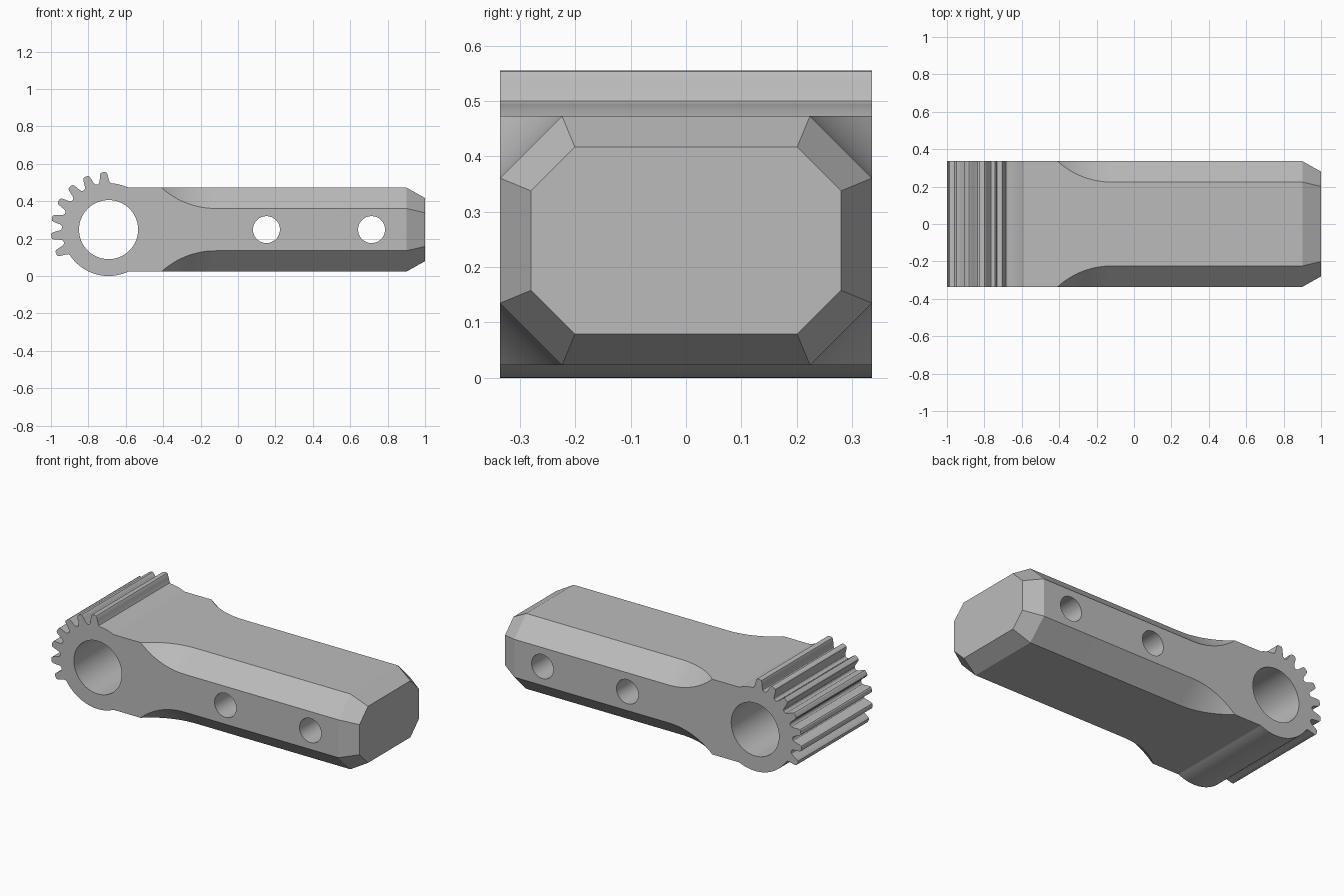
import bpy, bmesh
from math import sin, cos, pi, radians, sqrt
from mathutils import Matrix, Vector

if "Cube" in bpy.data.objects:
    bpy.data.objects.remove(bpy.data.objects["Cube"], do_unlink=True)

HUB_X, MID_Z, HUB_R = -0.692, 0.248, 0.248
HALF_W, HALF_H = 0.336, 0.225
CHAMFER, BEVEL, BEVEL_X = 0.112, 0.056, 0.9

grey = bpy.data.materials.new("plain grey")
grey.use_nodes = True
grey.diffuse_color = (0.5, 0.5, 0.5, 1)
grey.node_tree.nodes["Principled BSDF"].inputs["Base Color"].default_value = (0.5, 0.5, 0.5, 1)


def prism(name, points, half_depth, turn=0.0):
    """Extrude an (x, z) outline along y, turned about the long axis of the arm."""
    bm = bmesh.new()
    face = bm.faces.new([bm.verts.new((x, -half_depth, z)) for x, z in points])
    out = bmesh.ops.extrude_face_region(bm, geom=[face])
    moved = [v for v in out["geom"] if isinstance(v, bmesh.types.BMVert)]
    bmesh.ops.translate(bm, verts=moved, vec=(0, 2 * half_depth, 0))
    bmesh.ops.recalc_face_normals(bm, faces=bm.faces)
    bm.transform(Matrix.Translation((0, 0, MID_Z)) @ Matrix.Rotation(turn, 4, "X"))
    mesh = bpy.data.meshes.new(name)
    bm.to_mesh(mesh)
    bm.free()
    mesh.materials.append(grey)
    obj = bpy.data.objects.new(name, mesh)
    bpy.context.collection.objects.link(obj)
    return obj


def polar(r, a, side=0.0):
    """Point at radius r and angle a around the hub, shifted sideways."""
    return (HUB_X + r * cos(a) - side * sin(a), r * sin(a) + side * cos(a))


def arc(start, end, steps):
    return [polar(HUB_R, radians(start + (end - start) * i / steps)) for i in range(steps + 1)]


def circle(x, r, n=64):
    return [(x + r * cos(2 * pi * i / n), r * sin(2 * pi * i / n)) for i in range(n)]


def cut(target, cutter):
    mod = target.modifiers.new("cut", "BOOLEAN")
    mod.operation, mod.solver, mod.object = "DIFFERENCE", "EXACT", cutter
    bpy.context.view_layer.objects.active = target
    bpy.ops.object.modifier_apply(modifier=mod.name)
    bpy.data.objects.remove(cutter, do_unlink=True)


# Outline: hub, seven gear teeth, rest of the hub, then the bevelled arm
FIRST, PITCH, TEETH = 95, 18.3, 7
flank = [(0.246, 0.036), (0.251, 0.029), (0.262, 0.025), (0.282, 0.022), (0.297, 0.019), (0.305, 0.015), (0.308, 0.009)]
outline = arc(65, FIRST - PITCH / 2, 5)
for i in range(TEETH):
    a = radians(FIRST + i * PITCH)
    outline += [polar(r, a, -w) for r, w in flank]
    outline += [polar(r, a, w) for r, w in reversed(flank)]
outline += arc(FIRST + PITCH * (TEETH - 0.5), 295, 20)
outline += [(BEVEL_X, -HALF_H), (1, BEVEL - HALF_H), (1, HALF_H - BEVEL), (BEVEL_X, HALF_H)]
lever = prism("geared_lever_arm", outline, HALF_W)

# Bevels on the two sides of the arm's end
for turn in (pi / 2, -pi / 2):
    wedge = [(BEVEL_X, HALF_W), (1.1, HALF_W - 2 * BEVEL), (1.1, 0.6), (BEVEL_X - 0.1, 0.6),
             (BEVEL_X - 0.1, HALF_W + BEVEL)]
    cut(lever, prism("end_bevel_cutter", wedge, 0.5, turn))

# Long corner chamfers that run out in an arc towards the hub
RUN_X, RUN_R = -0.12, 0.43
flat = (HALF_W + HALF_H - CHAMFER) / sqrt(2)
corner = []
for i in range(15):
    x = RUN_X - 0.32 * (1 - i / 14)
    rise = RUN_R - sqrt(RUN_R ** 2 - (x - RUN_X) ** 2)
    corner.append((x, flat + rise / sqrt(2)))
corner += [(BEVEL_X, flat), (1.1, flat - 2 * BEVEL), (1.1, 0.7), (corner[0][0], 0.7)]
for k in range(4):
    cut(lever, prism("corner_cutter", corner, 0.6, pi / 4 + k * pi / 2))

# Hub bore and the two cross holes
for x, r in ((HUB_X, 0.158), (0.152, 0.072), (0.714, 0.072)):
    cut(lever, prism("hole_cutter", circle(x, r), 0.6))

bpy.ops.object.select_all(action="DESELECT")
lever.select_set(True)
bpy.context.view_layer.objects.active = lever
bpy.ops.object.shade_smooth_by_angle(angle=radians(22))
